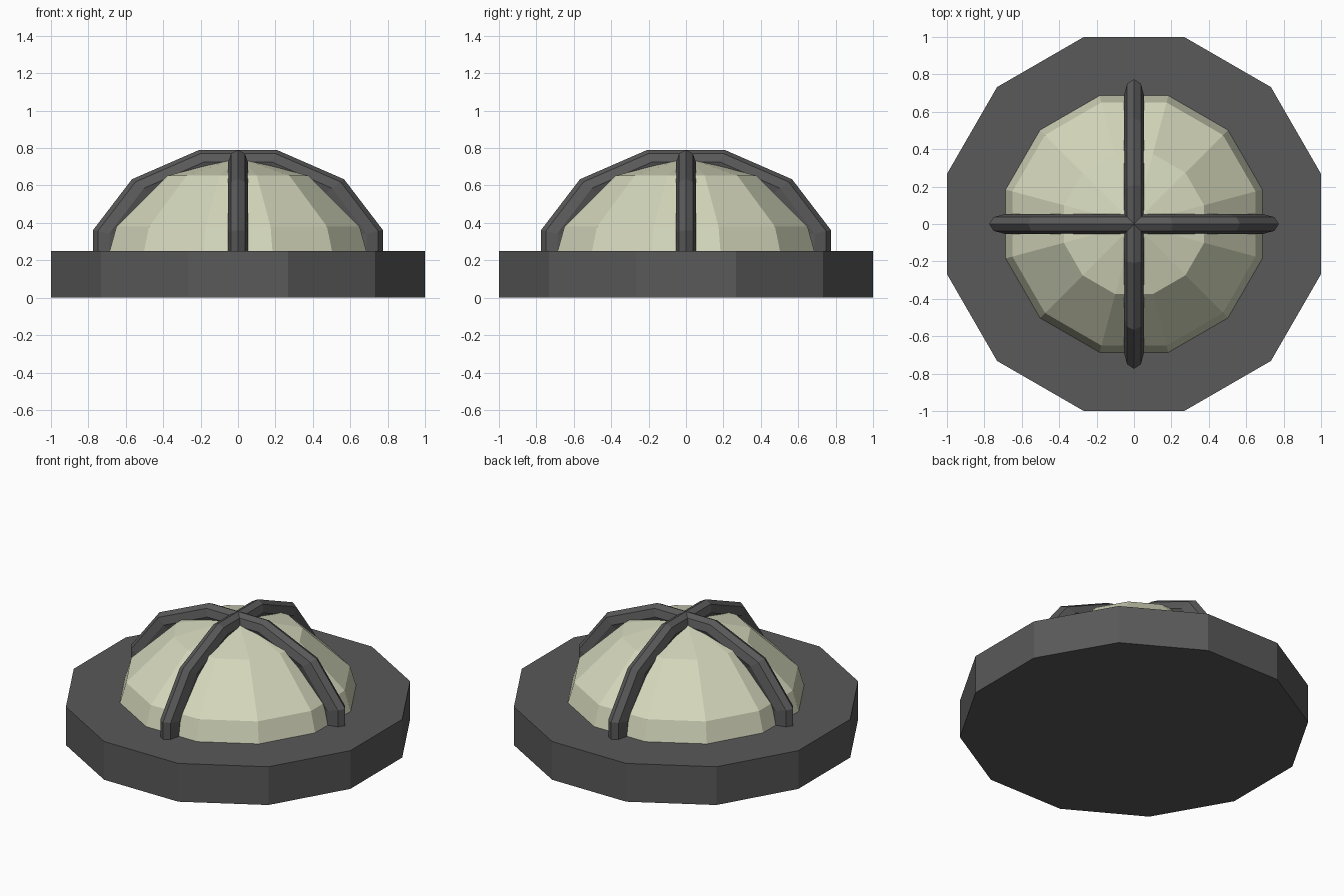
import bpy, bmesh, math
from math import sin, cos, radians

if "Cube" in bpy.data.objects:
    bpy.data.objects.remove(bpy.data.objects["Cube"])


def material(name, rgb):
    m = bpy.data.materials.new(name)
    m.diffuse_color = (*rgb, 1)
    m.use_nodes = True
    m.node_tree.nodes["Principled BSDF"].inputs["Base Color"].default_value = m.diffuse_color
    return m


DARK = material("dark grey metal", (0.1, 0.1, 0.1))
GLASS = material("pale lamp glass", (0.66, 0.68, 0.50))


def make(name, bm, mat):
    bmesh.ops.recalc_face_normals(bm, faces=bm.faces)
    me = bpy.data.meshes.new(name)
    bm.to_mesh(me)
    bm.free()
    me.materials.append(mat)
    ob = bpy.data.objects.new(name, me)
    bpy.context.collection.objects.link(ob)
    return ob


def bridge(bm, loops, closed=True):
    n = len(loops[0])
    for a, b in zip(loops, loops[1:]):
        for i in range(n):
            j = (i + 1) % n
            bm.faces.new((a[i], a[j], b[j], b[i]))


def lathe(name, profile, mat, top=None):
    """Twelve-sided turned part; profile holds (flat-to-flat half width, z)."""
    bm = bmesh.new()
    loops = []
    for w, z in profile:
        r = w / cos(radians(15))
        loops.append([bm.verts.new((r * cos(radians(15 + 30 * i)),
                                    r * sin(radians(15 + 30 * i)), z)) for i in range(12)])
    bridge(bm, loops)
    bm.faces.new(loops[0])
    if top is None:
        bm.faces.new(loops[-1])
    else:
        apex = bm.verts.new((0, 0, top))
        for i in range(12):
            bm.faces.new((loops[-1][i], loops[-1][(i + 1) % 12], apex))
    return make(name, bm, mat)


# Base plate and domed glass
lathe("base", [(1.0, 0), (1.0, 0.25)], DARK)
lathe("dome", [(0.70, 0.2), (0.65, 0.38), (0.375, 0.653)], GLASS, top=0.75)


# Guard bars: squashed half hoops, pointed eight-sided section
def guard_bar(name, turn):
    bm = bmesh.new()
    loops = []
    outer, depth, width = 0.802, 0.09, 0.053
    for k in range(8):
        a = radians(-15 + 30 * k)
        ring = []
        for i in range(8):
            t = radians(45 * i)
            r = outer - depth + depth * cos(t)
            ring.append(bm.verts.new((r * cos(a), width * sin(t), 0.205 + 0.755 * r * sin(a))))
        loops.append(ring)
    bridge(bm, loops)
    bm.faces.new(loops[0])
    bm.faces.new(loops[-1])
    make(name, bm, DARK).rotation_euler.z = radians(turn)


guard_bar("guard_bar_across", 0)
guard_bar("guard_bar_along", 90)
